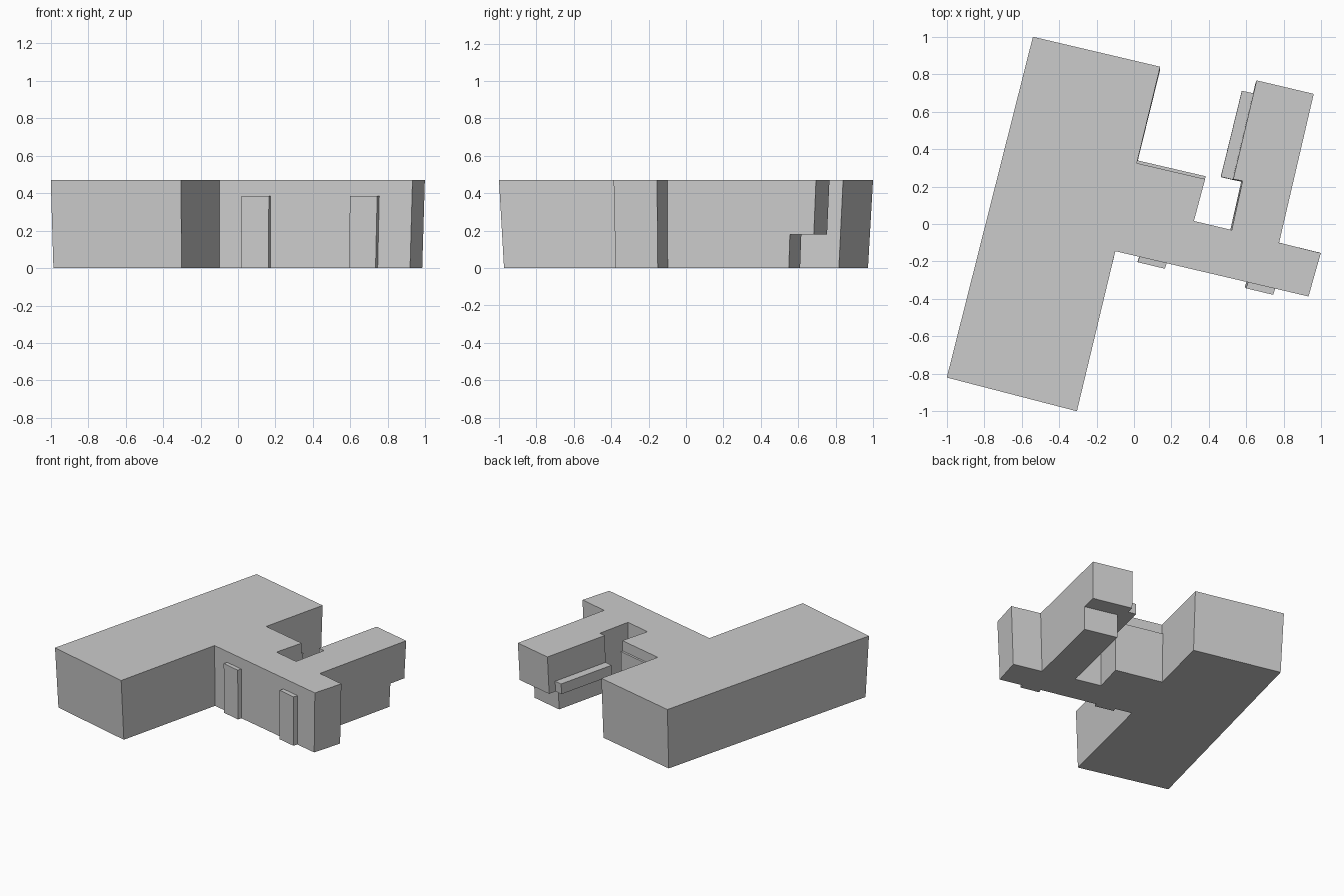
import bpy, bmesh

cube = bpy.data.objects.get("Cube")
if cube:
    bpy.data.objects.remove(cube, do_unlink=True)

TOP = 0.47          # roof height
OVERHANG = 0.18     # underside of the raised wing

grey = bpy.data.materials.new("plain_grey")
grey.use_nodes = True
colour = (0.6, 0.6, 0.6, 1)
grey.diffuse_color = colour
grey.node_tree.nodes["Principled BSDF"].inputs["Base Color"].default_value = colour


def prism(name, plan, z0, z1):
    """Extrude a plan outline between two heights."""
    bm = bmesh.new()
    face = bm.faces.new([bm.verts.new((x, y, z0)) for x, y in plan])
    ext = bmesh.ops.extrude_face_region(bm, geom=[face])
    new = [v for v in ext["geom"] if isinstance(v, bmesh.types.BMVert)]
    bmesh.ops.translate(bm, verts=new, vec=(0, 0, z1 - z0))
    bmesh.ops.recalc_face_normals(bm, faces=bm.faces)
    mesh = bpy.data.meshes.new(name)
    bm.to_mesh(mesh)
    bm.free()
    mesh.materials.append(grey)
    ob = bpy.data.objects.new(name, mesh)
    bpy.context.collection.objects.link(ob)
    return ob


# Whole building: long hall, connecting block, courtyard and side wing
building = prism("building", [
    (-1.0, -0.82), (-0.305, -1.0), (-0.10, -0.145), (0.932, -0.387),
    (0.998, -0.155), (0.775, -0.10), (0.96, 0.695), (0.655, 0.767),
    (0.53, 0.24), (0.58, 0.23), (0.522, -0.032), (0.32, 0.016),
    (0.38, 0.24), (0.015, 0.325), (0.14, 0.84), (-0.54, 1.0)], 0, TOP)

# Undercut below the wing, leaving its end and courtyard side overhanging
cutter = prism("undercut_cutter", [
    (0.58, 0.23), (0.674, 0.627), (1.0, 0.548), (1.05, 0.75),
    (0.65, 0.85), (0.5, 0.6), (0.45, 0.2)], -0.1, OVERHANG)
cutter.hide_render = True
mod = building.modifiers.new("undercut", 'BOOLEAN')
mod.operation = 'DIFFERENCE'
mod.solver = 'EXACT'
mod.object = cutter
bpy.context.view_layer.objects.active = building
bpy.ops.object.modifier_apply(modifier=mod.name)
bpy.data.objects.remove(cutter, do_unlink=True)

parts = [building]

# Low ledge along the wing's courtyard side
parts.append(prism("wing_ledge", [
    (0.467, 0.255), (0.53, 0.24), (0.641, 0.707), (0.58, 0.72)], OVERHANG, 0.26))

# Thin facing on the back of the connecting block
parts.append(prism("back_facing", [
    (0.015, 0.325), (0.38, 0.24), (0.384, 0.256), (0.019, 0.341)], 0, 0.39))

# Two shallow piers on the front wall
for name, x, y in (("front_pier_right", 0.02, -0.205), ("front_pier_left", 0.60, -0.345)):
    parts.append(prism(name, [
        (x, y), (x + 0.145, y - 0.035), (x + 0.158, y + 0.003),
        (x + 0.012, y + 0.037)], 0, 0.385))

# Walls lean out slightly towards the roof
for ob in parts:
    for v in ob.data.vertices:
        t = 1 - v.co.z / TOP
        v.co.x *= 1 - 0.014 * t
        v.co.y *= 1 - 0.027 * t
    ob.data.update()
